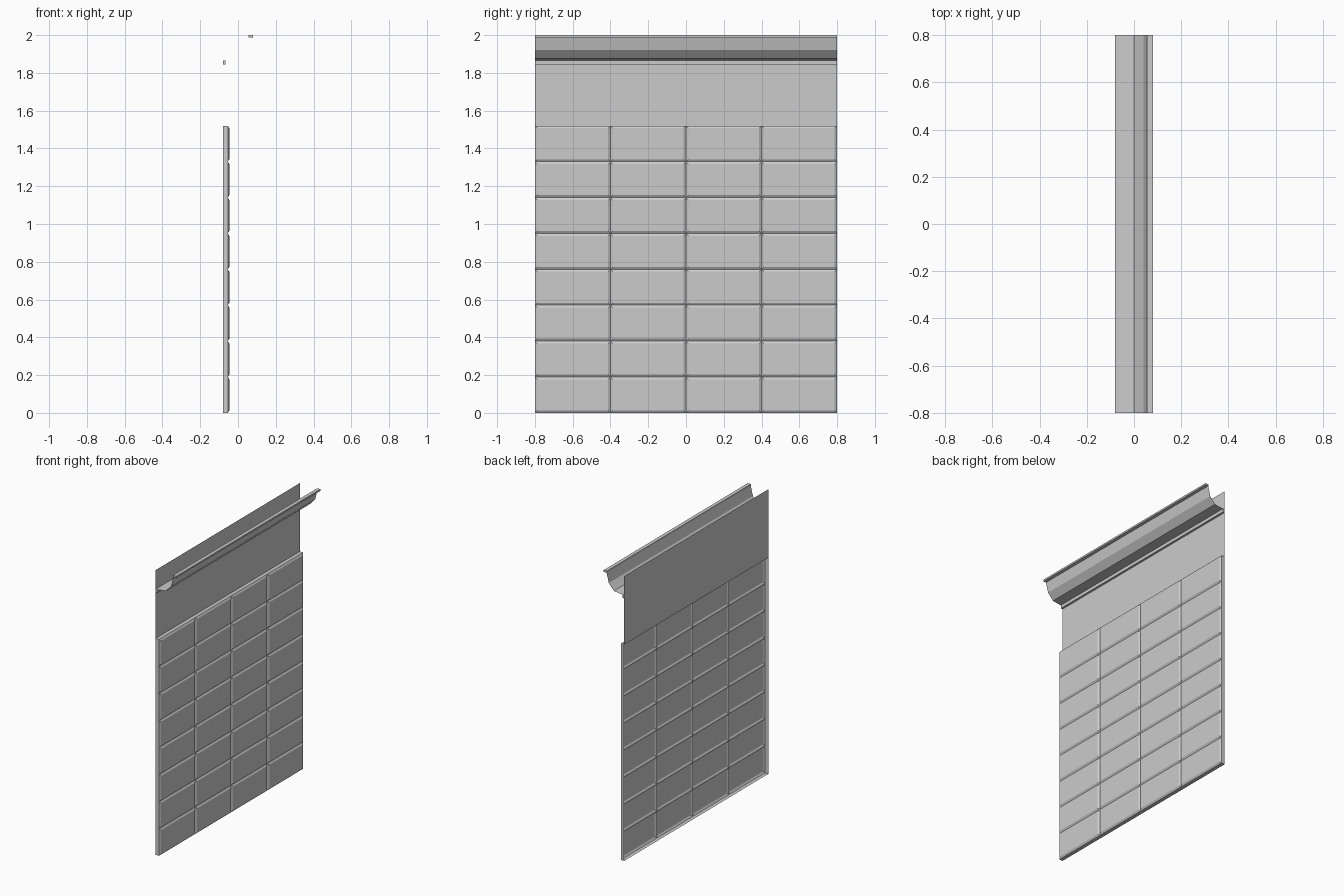
import bpy
import bmesh
from mathutils import Matrix

cube = bpy.data.objects.get("Cube")
if cube:
    bpy.data.objects.remove(cube, do_unlink=True)

# Single plain grey finish
grey = bpy.data.materials.new("plain grey")
grey.use_nodes = True
colour = (0.6, 0.6, 0.6, 1)
grey.diffuse_color = colour
grey.node_tree.nodes["Principled BSDF"].inputs["Base Color"].default_value = colour

HALF = 0.8        # half the wall length
BACK = -0.08      # back plane of the wall
TILE_TOP = 1.52   # height of the tiled part
TOP = 2.0


def finish(bm, name):
    mesh = bpy.data.meshes.new(name)
    bm.to_mesh(mesh)
    bm.free()
    mesh.materials.append(grey)
    obj = bpy.data.objects.new(name, mesh)
    bpy.context.collection.objects.link(obj)
    return obj


def sweep(name, profile, closed=False):
    """Run an (x, z) profile along the wall; a closed one gets end caps."""
    bm = bmesh.new()
    near = [bm.verts.new((x, -HALF, z)) for x, z in profile]
    far = [bm.verts.new((x, HALF, z)) for x, z in profile]
    count = len(profile)
    for i in range(count if closed else count - 1):
        j = (i + 1) % count
        bm.faces.new((near[i], near[j], far[j], far[i]))
    if closed:
        bm.faces.new(near[::-1])
        bm.faces.new(far)
        bmesh.ops.recalc_face_normals(bm, faces=bm.faces)
    return finish(bm, name)


def bar(name, x0, x1, z0, z1):
    return sweep(name, [(x0, z0), (x1, z0), (x1, z1), (x0, z1)], closed=True)


# Tiled panel: grid facing +x, bevelled tiles, rim folded back, open behind
bm = bmesh.new()
placing = Matrix(((0, 0, 1, -0.054),
                  (2 * HALF, 0, 0, 0),
                  (0, TILE_TOP, 0, TILE_TOP / 2),
                  (0, 0, 0, 1)))
bmesh.ops.create_grid(bm, x_segments=4, y_segments=8, size=0.5, matrix=placing)
bm.normal_update()
bmesh.ops.inset_individual(bm, faces=bm.faces[:], thickness=0.018, depth=0.008)
border = [e for e in bm.edges if e.is_boundary]
rim = bmesh.ops.extrude_edge_only(bm, edges=border)
for item in rim["geom"]:
    if isinstance(item, bmesh.types.BMVert):
        item.co.x = BACK
bmesh.ops.recalc_face_normals(bm, faces=bm.faces)
bm.normal_update()
# Keep the tile faces pointing outwards
if max(bm.faces, key=lambda f: f.calc_area()).normal.x < 0:
    bmesh.ops.reverse_faces(bm, faces=bm.faces)
finish(bm, "tiled_panel")

# Plain sheet above the tiles
sweep("upper_wall", [(BACK, TOP), (BACK, TILE_TOP)])

# Moulding: thin faceted curve between two small bars
sweep("moulding_curve", [(0.057, 1.988), (0.04, 1.92), (0.0, 1.875), (-0.065, 1.866)])
bar("moulding_top_lip", 0.055, 0.08, 1.988, TOP)
bar("moulding_bottom_lip", BACK, -0.065, 1.844, 1.866)
